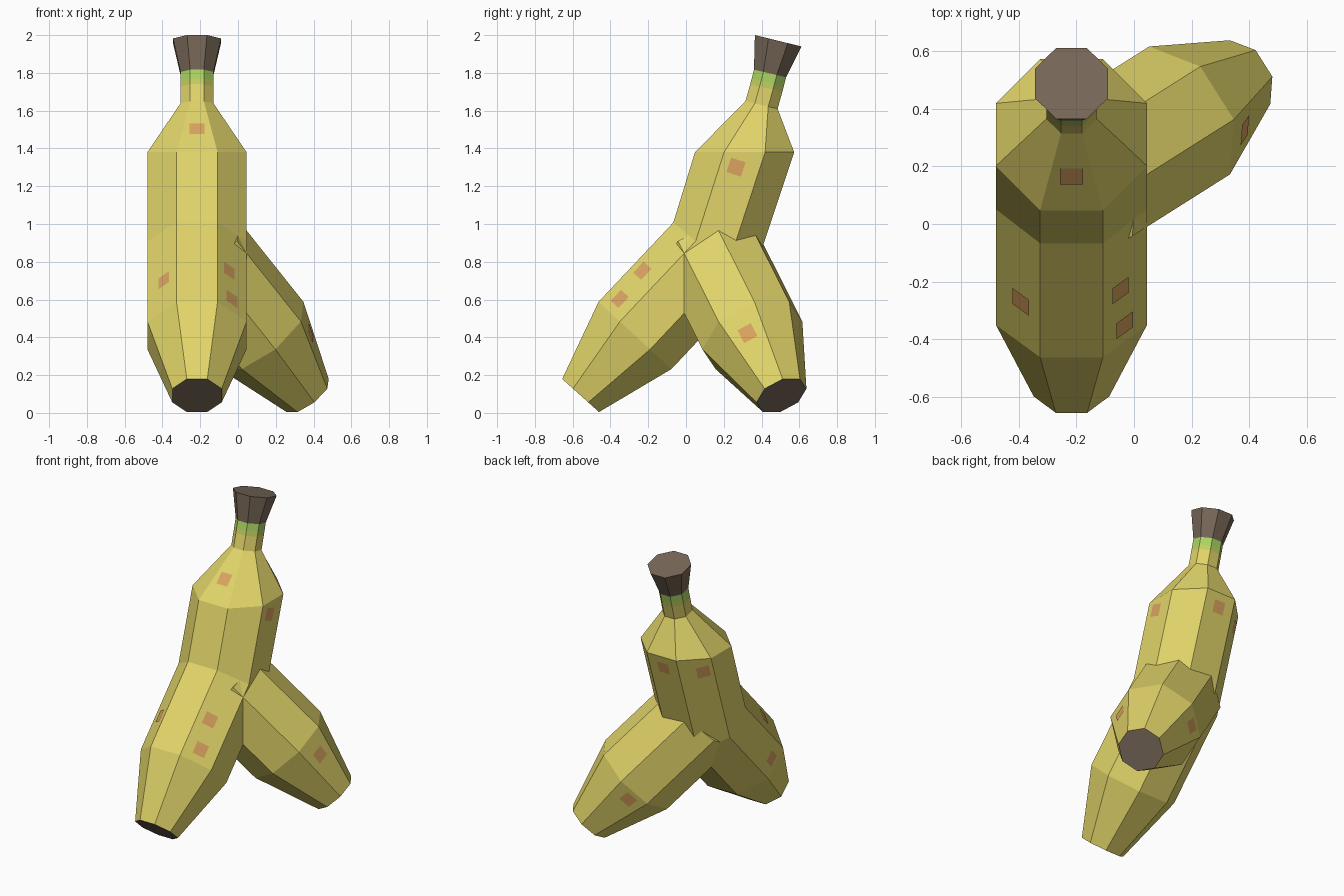
import bpy, bmesh, math
from mathutils import Vector, Matrix

if "Cube" in bpy.data.objects:
    bpy.data.objects.remove(bpy.data.objects["Cube"])


def material(name, rgb):
    lin = [((c / 255 + 0.055) / 1.055) ** 2.4 for c in rgb]
    m = bpy.data.materials.new(name)
    m.diffuse_color = (*lin, 1)
    m.use_nodes = True
    m.node_tree.nodes["Principled BSDF"].inputs["Base Color"].default_value = m.diffuse_color
    return m


YELLOW = material("peel yellow", (226, 213, 106))
LIME = material("neck lime", (196, 208, 98))
GREEN = material("neck green", (172, 214, 98))
BROWN = material("stem brown", (120, 104, 88))
SPOT = material("ripe spot", (219, 164, 96))

JOINT = Vector((-0.217, 0.135, 0))

# (y, z) centre, half width, front-to-back tilt (dy, dz), bottom to top
RINGS = [
    (-0.558, 0.092, 0.131, 0.195, -0.175),
    (-0.27, 0.41, 0.2625, 0.39, -0.36),
    (0.135, 0.84, 0.2625, 0.41, -0.34),
    (0.31, 1.38, 0.2625, 1, 0),
    (0.40, 1.63, 0.0875, 0.17, -0.04),
    (0.425, 1.72, 0.0875, 0.17, -0.04),
    (0.433, 1.75, 0.0875, 0.17, -0.04),
    (0.445, 1.797, 0.0875, 0.17, -0.04),
    (0.488, 1.97, 0.127, 0.245, -0.06),
]


def ring_points(ring):
    """Eight points of a tilted octagon, relative to the joint axis."""
    y, z, half, dy, dz = ring
    r = half / math.cos(math.pi / 8)
    back = Vector((0, dy, dz)).normalized()
    centre = Vector((0, y - JOINT.y, z))
    return [centre + Vector((r * math.cos(a), 0, 0)) + back * r * math.sin(a)
            for a in (math.pi / 8 + i * math.pi / 4 for i in range(8))]


def finish(bm, name, mats, turn):
    bm.transform(Matrix.Translation(JOINT) @ Matrix.Rotation(turn, 4, 'Z'))
    mesh = bpy.data.meshes.new(name)
    bm.to_mesh(mesh)
    bm.free()
    for m in mats:
        mesh.materials.append(m)
    obj = bpy.data.objects.new(name, mesh)
    bpy.context.collection.objects.link(obj)


def fruit(name, rings, seg_mats, top_mat, turn=0):
    bm = bmesh.new()
    loops = [[bm.verts.new(p) for p in ring_points(r)] for r in rings]
    for lo, hi, mat in zip(loops, loops[1:], seg_mats):
        for i in range(8):
            j = (i + 1) % 8
            bm.faces.new((lo[i], lo[j], hi[j], hi[i])).material_index = mat
    bm.faces.new(loops[0][::-1]).material_index = 3
    bm.faces.new(loops[-1]).material_index = top_mat
    bmesh.ops.recalc_face_normals(bm, faces=bm.faces)
    finish(bm, name, [YELLOW, LIME, GREEN, BROWN], turn)


def spots(name, places, turn=0, half=0.04):
    """Small flat patches: side number, segment, across, along."""
    bm = bmesh.new()
    for side, seg, s, t in places:
        lo, hi = ring_points(RINGS[seg]), ring_points(RINGS[seg + 1])
        j = (side + 1) % 8
        low, high = lo[side].lerp(lo[j], s), hi[side].lerp(hi[j], s)
        along = (high - low).normalized()
        normal = (lo[j] - lo[side]).cross(along).normalized()
        across = along.cross(normal)
        c = low.lerp(high, t) + normal * 0.004
        bm.faces.new([bm.verts.new(c + across * a * half + along * b * half)
                      for a, b in ((-1, -1), (1, -1), (1, 1), (-1, 1))])
        bm.normal_update()
    finish(bm, name, [SPOT], turn)


# Whole upright banana: peel, neck bands, stem
fruit("main_banana", RINGS, [0, 0, 0, 0, 0, 1, 2, 3], 3)
spots("main_banana_spots", [
    (5, 3, 0.5, 0.45),
    (4, 1, 0.58, 0.37),
    (6, 1, 0.38, 0.48),
    (6, 1, 0.48, 0.15),
    (7, 2, 0.41, 0.85),
    (1, 2, 0.5, 0.88),
    (2, 2, 0.7, 0.85),
    (3, 1, 0.5, 0.12),
])

# Lower half repeated, turned about the joint to form the back leg
TURN = math.radians(122.3)
fruit("side_banana", RINGS[:3], [0, 0], 0, TURN)
spots("side_banana_spots", [(4, 0, 0.5, 0.7), (7, 0, 0.55, 0.85)], TURN)
